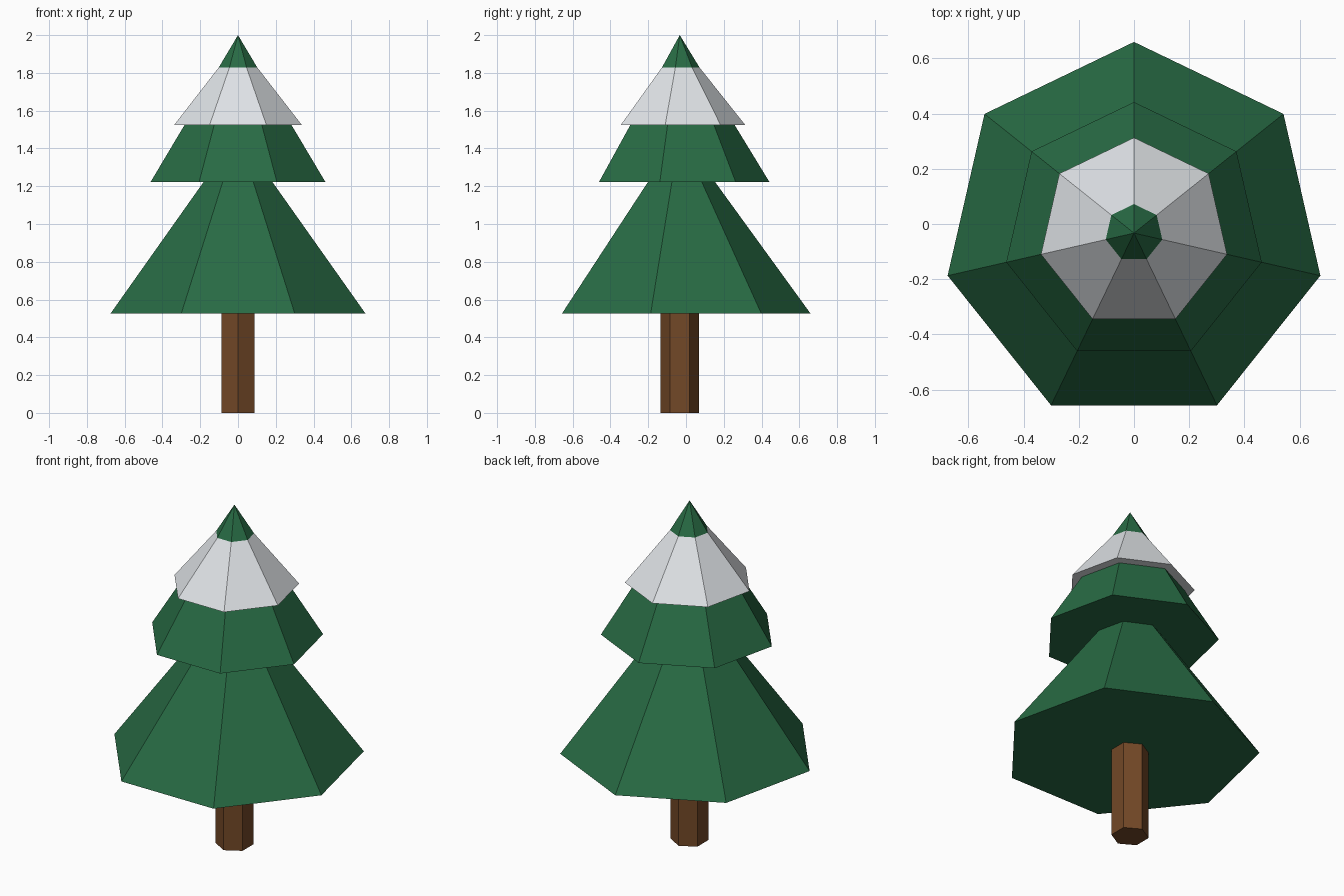
import bpy
import math

cube = bpy.data.objects.get("Cube")
if cube:
    bpy.data.objects.remove(cube, do_unlink=True)

CENTRE_Y = -0.033


def make_material(name, rgb):
    mat = bpy.data.materials.new(name)
    mat.use_nodes = True
    colour = (*rgb, 1.0)
    mat.diffuse_color = colour
    mat.node_tree.nodes["Principled BSDF"].inputs["Base Color"].default_value = colour
    return mat


green = make_material("needle green", (0.021, 0.147, 0.058))
white = make_material("snow white", (0.77, 0.80, 0.83))
brown = make_material("bark brown", (0.17, 0.065, 0.02))


def add_cone(name, sides, bottom, top, radius, tip_radius, material):
    """Flat-shaded cone or prism with one corner pointing to the back."""
    bpy.ops.mesh.primitive_cone_add(
        vertices=sides, radius1=radius, radius2=tip_radius, depth=top - bottom,
        location=(0, CENTRE_Y, (bottom + top) / 2))
    obj = bpy.context.object
    obj.name = name
    # Turn the first corner to +y whatever the primitive's starting angle
    first = max(obj.data.vertices, key=lambda v: v.co.y - v.co.z)
    obj.rotation_euler.z = math.pi / 2 - math.atan2(first.co.y, first.co.x)
    obj.data.materials.append(material)
    return obj


# Six-sided trunk, running up into the branches
add_cone("trunk", 6, 0.0, 0.6, 0.101, 0.101, brown)

# Seven-sided branch tiers
add_cone("lower_branches", 7, 0.525, 1.48, 0.693, 0, green)
add_cone("upper_branches", 7, 1.222, 2.0, 0.475, 0, green)

# Wider, blunter snow cone that the green tip pokes through
add_cone("snow_cap", 7, 1.525, 1.96, 0.346, 0, white)
